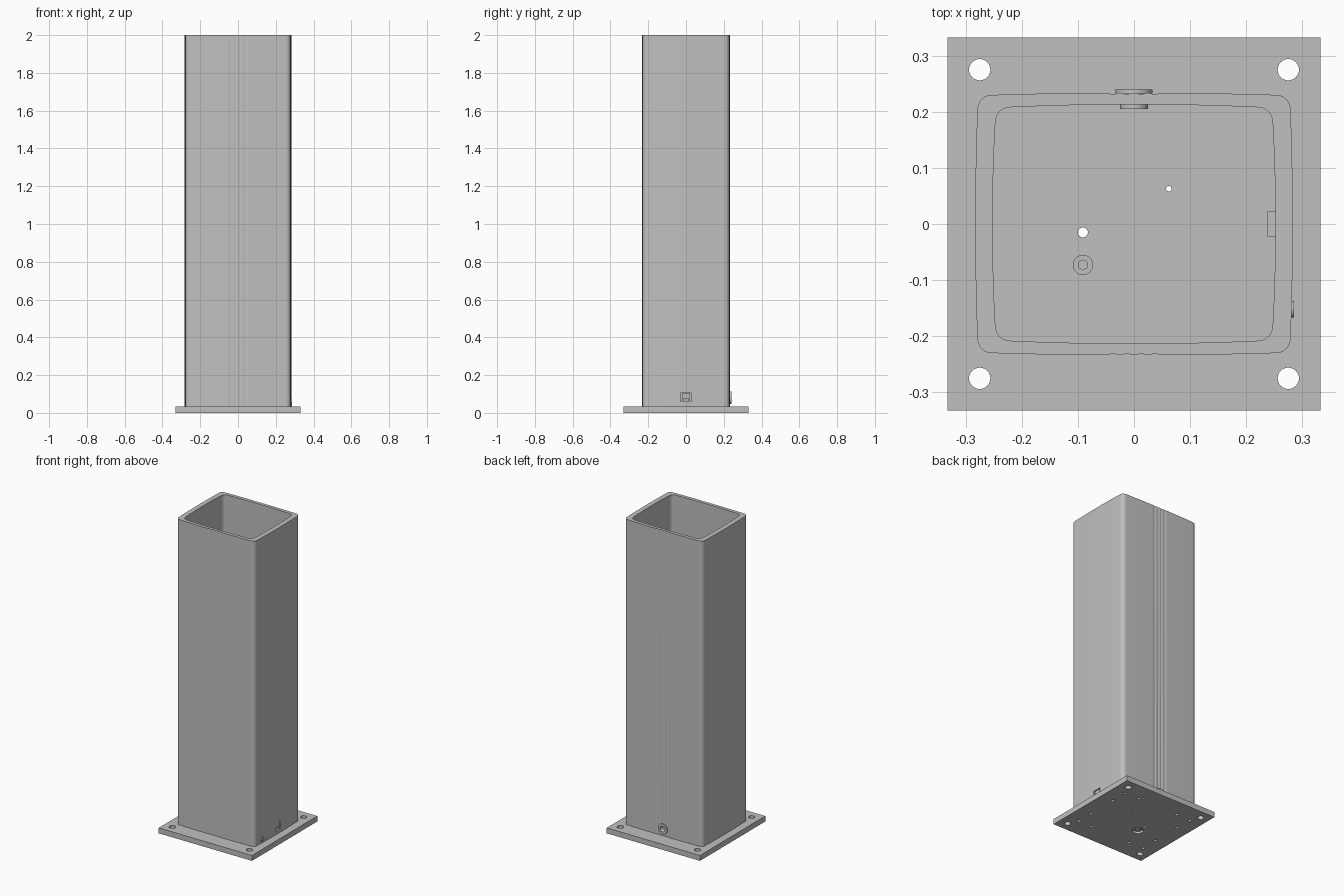
import bpy, bmesh, math

if "Cube" in bpy.data.objects:
    bpy.data.objects.remove(bpy.data.objects["Cube"], do_unlink=True)

steel = bpy.data.materials.new("plain grey")
GREY = (0.53, 0.53, 0.53, 1)
steel.diffuse_color = GREY
steel.use_nodes = True
steel.node_tree.nodes["Principled BSDF"].inputs["Base Color"].default_value = GREY

PLATE_TOP = 0.035
TURN = {"z": (0, 0, 0), "x": (0, math.pi / 2, 0), "y": (math.pi / 2, 0, 0)}


def box(name, lo, hi):
    centre = [(a + b) / 2 for a, b in zip(lo, hi)]
    bpy.ops.mesh.primitive_cube_add(size=1, location=centre)
    ob = bpy.context.object
    ob.scale = [b - a for a, b in zip(lo, hi)]
    bpy.ops.object.transform_apply(location=False, rotation=False)
    ob.name = name
    ob.data.materials.append(steel)
    return ob


def cylinder(name, centre, radius, length, axis="z", sides=32):
    bpy.ops.mesh.primitive_cylinder_add(vertices=sides, radius=radius, depth=length,
                                        location=centre, rotation=TURN[axis])
    ob = bpy.context.object
    ob.name = name
    ob.data.materials.append(steel)
    return ob


def cut(target, cutters):
    for cutter in cutters:
        cutter.hide_render = True
        bpy.context.view_layer.update()
        mod = target.modifiers.new("cut", "BOOLEAN")
        mod.operation = "DIFFERENCE"
        mod.solver = "EXACT"
        mod.object = cutter
        bpy.context.view_layer.objects.active = target
        bpy.ops.object.modifier_apply(modifier=mod.name)
        bpy.data.objects.remove(cutter, do_unlink=True)


def smooth(ob):
    bpy.ops.object.select_all(action="DESELECT")
    ob.select_set(True)
    bpy.context.view_layer.objects.active = ob
    bpy.ops.object.shade_smooth_by_angle(angle=math.radians(30))


def ripple(x):
    # shallow vertical flutes in the middle of the front and back walls
    if abs(x) > 0.05:
        return 0
    return 0.0015 * (1 - math.cos(2 * math.pi * x / 0.025))


def wall_loop(hx, hy, radius, bulge, fluted):
    # rounded rectangle with slightly bowed sides, counter-clockwise
    pts = []
    for side in range(4):
        along, out = (hx, hy) if side % 2 == 0 else (hy, hx)
        flat = along - radius
        local = []
        steps = 80
        for i in range(steps + 1):
            s = -flat + 2 * flat * i / steps
            d = out + bulge * (1 - (s / flat) ** 2)
            if fluted and side % 2 == 0:
                d -= ripple(s)
            local.append((s, -d))
        for k in range(1, 6):
            a = math.pi / 2 * k / 6
            local.append((flat + radius * math.sin(a),
                          -(out - radius) - radius * math.cos(a)))
        c, n = [(1, 0), (0, 1), (-1, 0), (0, -1)][side]
        pts += [(c * x - n * y, n * x + c * y) for x, y in local]
    return pts


# hollow post
outer = wall_loop(0.279, 0.23, 0.025, 0.004, True)
inner = wall_loop(0.247, 0.208, 0.026, 0.005, False)
bm = bmesh.new()
rings = []
for loop, z in ((outer, PLATE_TOP), (outer, 2), (inner, 2), (inner, PLATE_TOP)):
    rings.append([bm.verts.new((x, y, z)) for x, y in loop])
for r in range(4):
    a, b = rings[r], rings[(r + 1) % 4]
    for i in range(len(a)):
        j = (i + 1) % len(a)
        bm.faces.new((a[i], a[j], b[j], b[i]))
bmesh.ops.recalc_face_normals(bm, faces=bm.faces)
mesh = bpy.data.meshes.new("post")
bm.to_mesh(mesh)
bm.free()
mesh.materials.append(steel)
post = bpy.data.objects.new("post", mesh)
bpy.context.collection.objects.link(post)
cut(post, [
    box("slot_cutter", (0.2, -0.03, 0.06), (0.32, 0.03, 0.105)),
    cylinder("grommet_cutter", (0, 0.22, 0.08), 0.024, 0.1, "y"),
])
smooth(post)

# base plate with through holes and blind screw holes underneath
plate = box("base_plate", (-0.332, -0.332, 0), (0.332, 0.332, PLATE_TOP))
holes = []
for sx in (-1, 1):
    for sy in (-1, 1):
        holes.append(cylinder("corner_hole", (sx * 0.275, sy * 0.275, 0.02), 0.019, 0.1))
        for x, y in ((0.245, 0.21), (0.245, 0.1), (0.145, 0.215)):
            holes.append(cylinder("screw_hole", (sx * x, sy * y, 0), 0.01, 0.05, sides=16))
holes.append(cylinder("drain_hole", (0.062, 0.063, 0.02), 0.005, 0.1, sides=16))
holes.append(cylinder("pin_hole", (-0.091, -0.015, 0.02), 0.009, 0.1, sides=16))
holes.append(cylinder("counterbore", (-0.091, -0.073, 0), 0.034, 0.03))
cut(plate, holes)
smooth(plate)

# ground bolt with a hexagon socket
bolt = cylinder("ground_bolt", (-0.091, -0.073, 0.022), 0.018, 0.038)
cut(bolt, [cylinder("hex_cutter", (-0.091, -0.073, 0.041), 0.009, 0.012, sides=6)])
smooth(bolt)

# cable grommet through the back wall
grommet = cylinder("cable_grommet", (0, 0.2225, 0.08), 0.025, 0.035, "y")
flange = cylinder("grommet_flange", (0, 0.2365, 0.08), 0.033, 0.007, "y")
for part in (grommet, flange):
    cut(part, [cylinder("bore_cutter", (0, 0.22, 0.08), 0.018, 0.1, "y")])
    smooth(part)

# clip filling the side slot, with a notch along its lower edge
clip = box("side_clip", (0.238, -0.022, 0.06), (0.279, 0.022, 0.102))
cut(clip, [box("notch_cutter", (0.26, -0.014, 0.05), (0.3, 0.014, 0.075))])

# side screw with a hexagon socket
screw = cylinder("side_screw", (0.272, -0.152, 0.055), 0.015, 0.026, "x")
cut(screw, [cylinder("socket_cutter", (0.285, -0.152, 0.055), 0.009, 0.016, "x", 6)])
smooth(screw)
